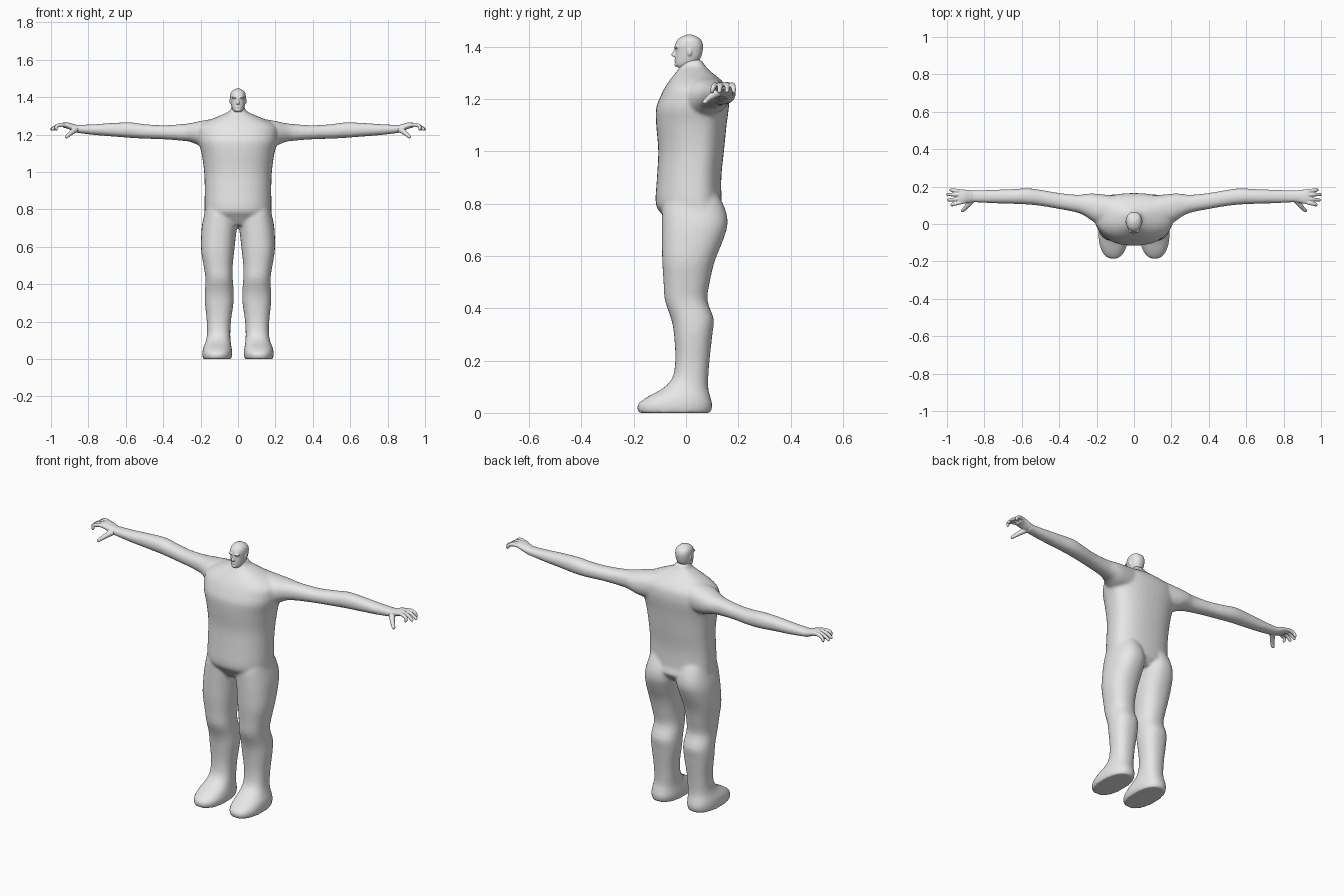
import bpy, bmesh, math
from mathutils import Vector

grey = bpy.data.materials.new("plain grey")
grey.diffuse_color = (0.8, 0.8, 0.8, 1)


def refine(rows, n=3):
    """Catmull-Rom interpolation between the cross-section rows."""
    out = []
    for i in range(len(rows) - 1):
        p0, p1, p2, p3 = (rows[min(max(i + k, 0), len(rows) - 1)] for k in (-1, 0, 1, 2))
        for s in range(n):
            t = s / n
            out.append([0.5 * (2 * b + (c - a) * t + (2 * a - 5 * b + 4 * c - d) * t * t
                               + (3 * b - a - 3 * c + d) * t ** 3)
                        for a, b, c, d in zip(p0, p1, p2, p3)])
    return out + [list(rows[-1])]


def skin(bm, rings):
    vs = [[bm.verts.new(p) for p in r] for r in rings]
    n = len(vs[0])
    for a, b in zip(vs, vs[1:]):
        for i in range(n):
            bm.faces.new((a[i], a[(i + 1) % n], b[(i + 1) % n], b[i]))
    bm.faces.new(vs[0])
    bm.faces.new(vs[-1])


def loft(bm, rows, axis="z", side=1, power=2.2, mid=0.5, n=28):
    """Rows: position, low/high of first cross axis, low/high of second.
    mid places the widest point along the second axis."""
    rings = []
    for h, u0, u1, v0, v1 in refine(rows):
        vm = v0 + (v1 - v0) * mid
        ring = []
        for i in range(n):
            c, s = math.cos(math.tau * i / n), math.sin(math.tau * i / n)
            u = (u0 + u1) / 2 + (u1 - u0) / 2 * math.copysign(abs(c) ** (2 / power), c)
            v = vm + (v1 - vm if s > 0 else vm - v0) * math.copysign(abs(s) ** (2 / power), s)
            ring.append((side * u, v, h) if axis == "z" else (side * h, u, v))
        rings.append(ring)
    skin(bm, rings)


def tube(bm, rows, side=1, n=12):
    """Finger-like tube through rows of x, y, z, radius, with a rounded tip."""
    rows = refine(rows)
    rings = []
    for i, (x, y, z, r) in enumerate(rows):
        a, b = rows[max(i - 1, 0)], rows[min(i + 1, len(rows) - 1)]
        d = (Vector(b[:3]) - Vector(a[:3])).normalized()
        e = d.cross(Vector((0, 0, 1))).normalized()
        f = d.cross(e)
        ring = [Vector((x, y, z)) + r * (e * math.cos(math.tau * k / n) + f * math.sin(math.tau * k / n))
                for k in range(n)]
        rings.append([(side * p.x, p.y, p.z) for p in ring])
    skin(bm, rings)


def ball(bm, c, size):
    res = bmesh.ops.create_uvsphere(bm, u_segments=16, v_segments=10, radius=1)
    for v in res["verts"]:
        v.co = Vector(c) + Vector([a * b for a, b in zip(v.co, size)])


def finish(bm, name, voxel, rounds):
    """Fuse the overlapping forms into one smooth skin."""
    bmesh.ops.recalc_face_normals(bm, faces=bm.faces)
    me = bpy.data.meshes.new(name)
    bm.to_mesh(me)
    bm.free()
    me.materials.append(grey)
    me.shade_smooth()
    ob = bpy.data.objects.new(name, me)
    bpy.context.collection.objects.link(ob)
    m = ob.modifiers.new("fuse", "REMESH")
    m.mode = "VOXEL"
    m.voxel_size = voxel
    m.use_smooth_shade = True
    s = ob.modifiers.new("soften", "SMOOTH")
    s.factor = 0.5
    s.iterations = rounds


# Body: torso with neck, arms, legs and feet
bm = bmesh.new()
torso = [(.715, .10, -.06, .11), (.76, .172, -.093, .145), (.80, .179, -.116, .137),
         (.90, .178, -.111, .135), (1.0, .181, -.106, .145), (1.1, .195, -.114, .155),
         (1.16, .212, -.115, .163), (1.2, .217, -.102, .165), (1.24, .212, -.083, .158),
         (1.272, .165, -.062, .135), (1.30, .10, -.04, .10), (1.325, .047, -.022, .075),
         (1.35, .035, -.014, .06)]
loft(bm, [(z, -a, a, y0, y1) for z, a, y0, y1 in torso], mid=.62, power=2.3, n=40)

arm = [(.10, -.01, .15, 1.13, 1.29), (.20, .005, .162, 1.14, 1.273), (.25, .035, .162, 1.16, 1.262),
       (.30, .06, .156, 1.167, 1.256), (.40, .08, .166, 1.175, 1.25), (.50, .097, .183, 1.178, 1.256),
       (.57, .104, .191, 1.182, 1.265), (.66, .108, .186, 1.189, 1.263), (.76, .111, .183, 1.197, 1.256),
       (.85, .115, .180, 1.208, 1.252), (.875, .115, .180, 1.211, 1.253)]
leg = [(0, .035, .188, -.182, .095), (.03, .03, .191, -.186, .101), (.06, .034, .186, -.15, .094),
       (.09, .039, .174, -.095, .086), (.13, .041, .166, -.054, .085), (.20, .038, .167, -.041, .09),
       (.30, .024, .177, -.046, .101), (.36, .023, .177, -.057, .106), (.43, .028, .174, -.081, .082),
       (.50, .028, .184, -.086, .091), (.58, .02, .197, -.091, .11), (.66, .011, .197, -.092, .142),
       (.72, .004, .192, -.092, .159), (.78, .01, .179, -.09, .15), (.86, .03, .16, -.07, .11)]
for s in (1, -1):
    loft(bm, arm, axis="x", side=s)
    loft(bm, leg, side=s, power=2.3)
finish(bm, "body", .008, 7)

# Hands: palm, four curled fingers and a drooping thumb
fingers = [(.118, .100, .975), (.137, .128, .997), (.157, .157, 1.002), (.174, .183, .985)]
for s, name in ((1, "left_hand"), (-1, "right_hand")):
    bm = bmesh.new()
    loft(bm, [(.855, .118, .178, 1.211, 1.25), (.88, .114, .181, 1.217, 1.257),
              (.91, .108, .184, 1.231, 1.265), (.935, .110, .183, 1.238, 1.264)], axis="x", side=s)
    for y0, y1, tip in fingers:
        tube(bm, [(.915, y0, 1.25, .010), (.945, y0 * .6 + y1 * .4, 1.253, .0105),
                  (.972, y0 * .2 + y1 * .8, 1.244, .0095), (tip - .004, y1, 1.228, .008),
                  (tip, y1, 1.225, .004)], s)
    tube(bm, [(.865, .13, 1.228, .016), (.885, .105, 1.215, .014), (.903, .084, 1.2, .011),
              (.918, .071, 1.187, .009), (.922, .068, 1.183, .004)], s)
    finish(bm, name, .0032, 3)

# Head: skull, jaw, nose, brow, lips and ears
bm = bmesh.new()
skull = [(1.32, .018, -.032, .0), (1.333, .029, -.041, .035), (1.355, .036, -.042, .055),
         (1.38, .040, -.041, .063), (1.405, .042, -.042, .065), (1.425, .038, -.033, .058),
         (1.438, .026, -.017, .042), (1.446, .008, .004, .022)]
loft(bm, [(z, -a, a, y0, y1) for z, a, y0, y1 in skull], mid=.55)
loft(bm, [(1.362, -.009, .009, -.052, -.03), (1.37, -.009, .009, -.056, -.03),
          (1.385, -.005, .005, -.048, -.03), (1.395, -.004, .004, -.044, -.03)], n=12)
ball(bm, (0, -.036, 1.347), (.014, .009, .005))
ball(bm, (0, -.036, 1.331), (.013, .009, .008))
for s in (1, -1):
    ball(bm, (s * .016, -.036, 1.398), (.017, .010, .006))
    ball(bm, (s * .041, .014, 1.38), (.005, .009, .015))
finish(bm, "head", .0032, 2)
